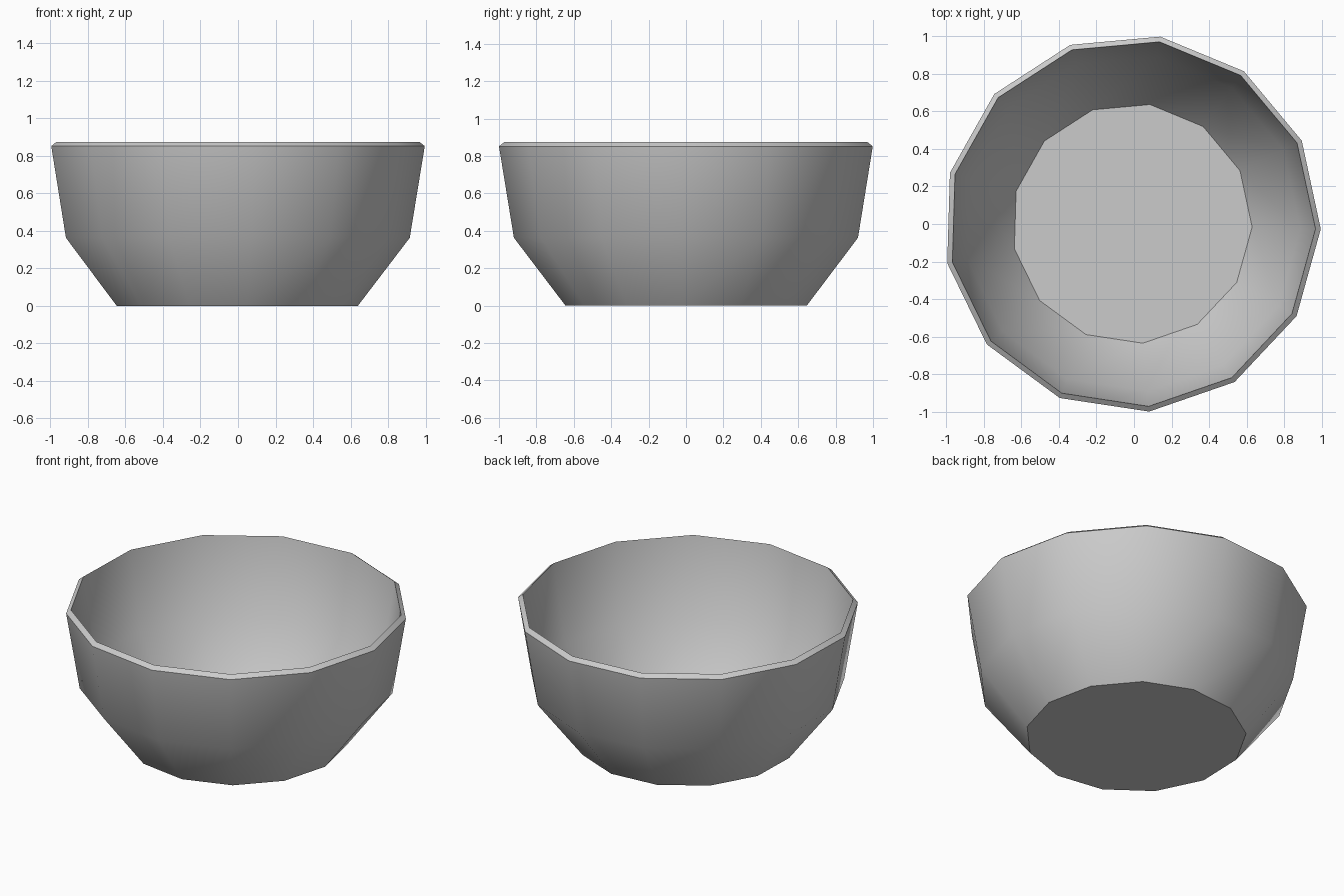
import bpy, bmesh, math

if "Cube" in bpy.data.objects:
    bpy.data.objects.remove(bpy.data.objects["Cube"])

SIDES = 13
PHASE = math.radians(-1.7)
CENTRE = (-0.011, 0.003)

# Profile (radius, height): outer foot -> outer wall -> bevelled rim -> inner wall -> inner floor
PROFILE = [(0.65, 0.0), (0.927, 0.363), (1.007, 0.852),
           (0.979, 0.874), (0.898, 0.378), (0.641, 0.03)]

bm = bmesh.new()


def ring(radius, z):
    return [bm.verts.new((CENTRE[0] + radius * math.cos(PHASE + i * math.tau / SIDES),
                          CENTRE[1] + radius * math.sin(PHASE + i * math.tau / SIDES), z))
            for i in range(SIDES)]


rings = [ring(r, z) for r, z in PROFILE]

# Walls and rim
for low, high in zip(rings, rings[1:]):
    for i in range(SIDES):
        j = (i + 1) % SIDES
        bm.faces.new((low[i], low[j], high[j], high[i]))

# Underside and inner floor
bm.faces.new(list(reversed(rings[0])))
bm.faces.new(rings[-1])
bmesh.ops.recalc_face_normals(bm, faces=bm.faces)

mesh = bpy.data.meshes.new("bowl")
bm.to_mesh(mesh)
bm.free()
bowl = bpy.data.objects.new("bowl", mesh)
bpy.context.collection.objects.link(bowl)

# Smooth walls, crisp rim and foot
bpy.context.view_layer.objects.active = bowl
bowl.select_set(True)
bpy.ops.object.shade_smooth_by_angle(angle=math.radians(40))
